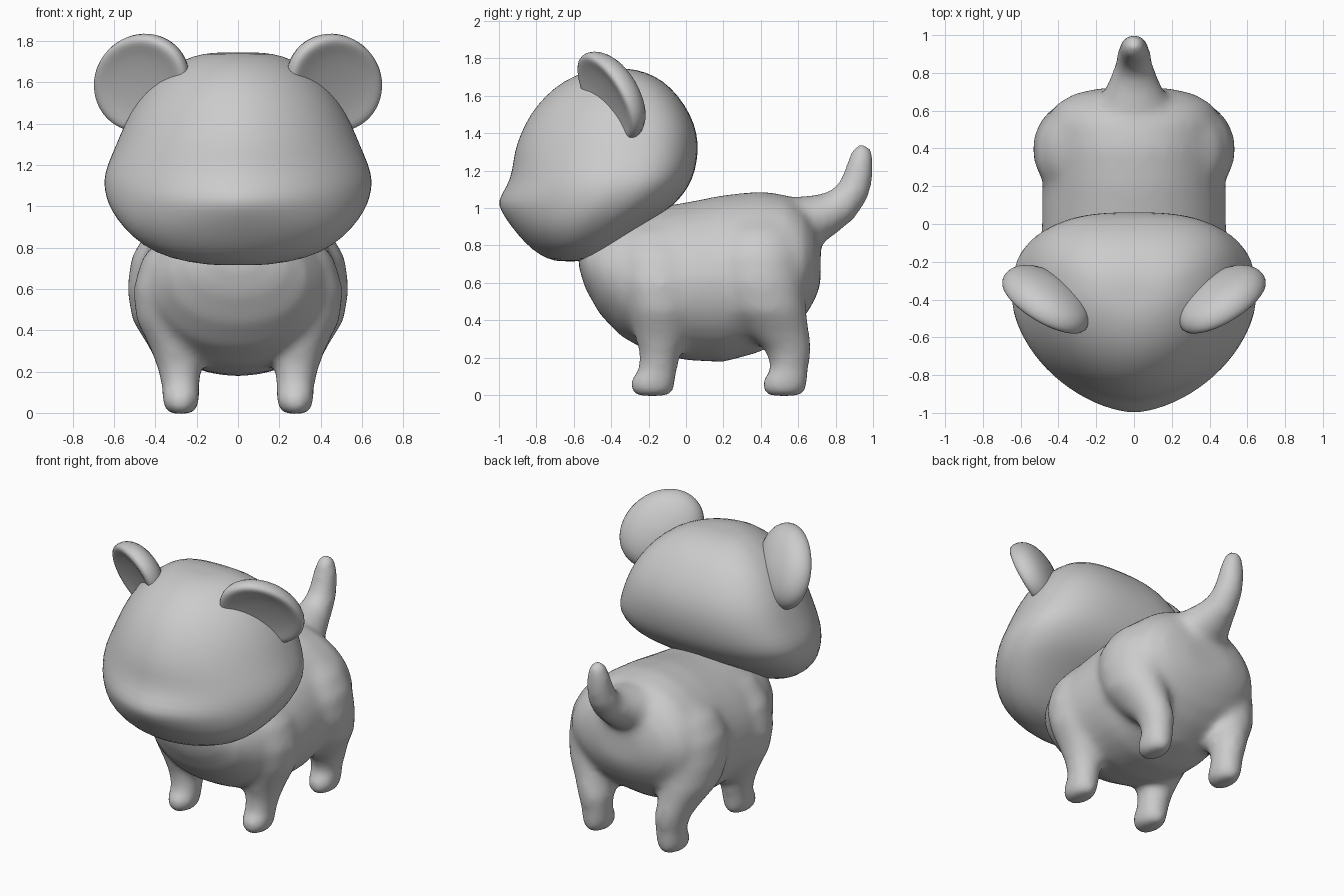
import bpy, bmesh, math
from mathutils import Vector

fur = bpy.data.materials.new("grey fur")
fur.diffuse_color = (0.6, 0.6, 0.6, 1)


def loft(bm, rings):
    """Skin a list of equal-length point rings and cap both ends."""
    loops = [[bm.verts.new(p) for p in ring] for ring in rings]
    n = len(loops[0])
    for a, b in zip(loops, loops[1:]):
        for i in range(n):
            bm.faces.new((a[i], a[(i + 1) % n], b[(i + 1) % n], b[i]))
    for loop in (loops[0], loops[-1]):
        mid = bm.verts.new(sum((v.co for v in loop), Vector()) / n)
        for i in range(n):
            bm.faces.new((loop[i], loop[(i + 1) % n], mid))


def unit_ring(n, power=2.0):
    """Points of a superellipse of unit size."""
    pts = []
    for i in range(n):
        t = 2 * math.pi * i / n
        c, s = math.cos(t), math.sin(t)
        pts.append((math.copysign(abs(c) ** (2 / power), c),
                    math.copysign(abs(s) ** (2 / power), s)))
    return pts


def finish(name, bm):
    bmesh.ops.recalc_face_normals(bm, faces=bm.faces)
    for f in bm.faces:
        f.smooth = True
    me = bpy.data.meshes.new(name)
    bm.to_mesh(me)
    bm.free()
    me.materials.append(fur)
    ob = bpy.data.objects.new(name, me)
    bpy.context.collection.objects.link(ob)
    return ob


# Head: level slices (z, front y, back y, half width)
HEAD = [(0.715, -0.70, -0.55, 0.14), (0.745, -0.78, -0.47, 0.33),
        (0.81, -0.86, -0.37, 0.465), (0.90, -0.935, -0.24, 0.56),
        (0.98, -0.99, -0.11, 0.615), (1.04, -1.012, -0.04, 0.64),
        (1.12, -0.955, 0.02, 0.655), (1.20, -0.93, 0.05, 0.635),
        (1.30, -0.92, 0.067, 0.59), (1.40, -0.885, 0.06, 0.55),
        (1.50, -0.835, 0.025, 0.495), (1.60, -0.755, -0.04, 0.42),
        (1.68, -0.655, -0.12, 0.32), (1.73, -0.54, -0.22, 0.22),
        (1.745, -0.45, -0.31, 0.12)]
bm = bmesh.new()
rings = []
for z, front, back, w in HEAD:
    mid = front + (back - front) * 0.6
    snout = 1.87 - 0.22 * math.exp(-((z - 1.02) / 0.08) ** 2)  # pointed at the nose
    ring = []
    for (cx, cy), (sx, sy) in zip(unit_ring(40, snout), unit_ring(40, 2.7)):
        ring.append((w * cx, mid + (mid - front) * cy, z) if cy < 0
                    else (w * sx, mid + (back - mid) * sy, z))
    rings.append(ring)
loft(bm, rings)
head = finish("head", bm)
head.modifiers.new("round", 'SUBSURF').levels = 1

# Torso: upright slices (y, top, bottom, half width)
TORSO = [(-0.575, 0.80, 0.69, 0.12), (-0.54, 0.86, 0.57, 0.23),
         (-0.46, 0.92, 0.43, 0.335), (-0.35, 0.96, 0.315, 0.41),
         (-0.20, 1.00, 0.23, 0.465), (0.0, 1.03, 0.185, 0.49),
         (0.20, 1.07, 0.175, 0.485), (0.40, 1.09, 0.23, 0.48),
         (0.54, 1.07, 0.32, 0.465), (0.63, 1.01, 0.41, 0.42),
         (0.69, 0.92, 0.51, 0.32), (0.72, 0.82, 0.59, 0.18)]
bm = bmesh.new()
loft(bm, [[(w * c * (1 - 0.08 * max(s, 0)), y, (t + b) / 2 + (t - b) / 2 * s)
           for c, s in unit_ring(32, 2.08)] for y, t, b, w in TORSO])

# Legs: level slices (z, centre x, centre y, x radius, y radius)
FRONT_LEG = [(-0.006, 0.277, -0.18, 0.055, 0.09), (0.025, 0.277, -0.18, 0.085, 0.12),
             (0.08, 0.277, -0.18, 0.095, 0.125), (0.13, 0.277, -0.15, 0.093, 0.105),
             (0.22, 0.285, -0.14, 0.108, 0.11), (0.32, 0.305, -0.13, 0.125, 0.145),
             (0.45, 0.33, -0.13, 0.165, 0.18), (0.60, 0.325, -0.135, 0.185, 0.215),
             (0.75, 0.28, -0.14, 0.185, 0.22), (0.88, 0.20, -0.15, 0.15, 0.19)]
BACK_LEG = [(-0.006, 0.277, 0.525, 0.055, 0.09), (0.025, 0.277, 0.525, 0.085, 0.12),
            (0.08, 0.277, 0.53, 0.095, 0.125), (0.14, 0.277, 0.555, 0.093, 0.10),
            (0.24, 0.285, 0.548, 0.11, 0.125), (0.33, 0.31, 0.492, 0.13, 0.17),
            (0.45, 0.34, 0.43, 0.175, 0.215), (0.60, 0.343, 0.395, 0.195, 0.235),
            (0.75, 0.315, 0.385, 0.205, 0.24), (0.87, 0.25, 0.39, 0.20, 0.225),
            (0.96, 0.17, 0.40, 0.16, 0.18)]
for leg in (FRONT_LEG, BACK_LEG):
    for side in (1, -1):
        loft(bm, [[(side * (x + rx * c), y + ry * s, z) for c, s in unit_ring(24)]
                  for z, x, y, rx, ry in leg])

# Tail: path points (y, z, radius, sideways stretch), slices square to the path
TAIL = [(0.46, 0.84, 0.21, 1.25), (0.57, 0.89, 0.175, 1.25), (0.67, 0.935, 0.14, 1.25),
        (0.76, 0.97, 0.115, 1.15), (0.84, 1.02, 0.10, 1.0), (0.90, 1.10, 0.09, 1.0),
        (0.925, 1.19, 0.08, 1.0), (0.938, 1.27, 0.068, 1.0),
        (0.945, 1.315, 0.056, 1.0), (0.947, 1.342, 0.03, 1.0)]
rings = []
for i, (y, z, r, wide) in enumerate(TAIL):
    a, b = TAIL[max(i - 1, 0)], TAIL[min(i + 1, len(TAIL) - 1)]
    d = Vector((0, b[0] - a[0], b[1] - a[1])).normalized()
    up = Vector((1, 0, 0)).cross(d)
    rings.append([Vector((0, y, z)) + r * (c * wide * Vector((1, 0, 0)) + s * up)
                  for c, s in unit_ring(20)])
loft(bm, rings)

# Fuse torso, legs and tail into one soft skin
body = finish("body_legs_and_tail", bm)
fuse = body.modifiers.new("fuse", 'REMESH')
fuse.mode = 'VOXEL'
fuse.voxel_size = 0.022
fuse.use_smooth_shade = True
soften = body.modifiers.new("soften", 'SMOOTH')
soften.factor = 0.5
soften.iterations = 20

# Ears: cupped discs (radius fraction, offset along the facing direction)
EAR = [(0.08, 0.0), (0.45, 0.003), (0.72, 0.013), (0.87, 0.024), (0.97, 0.016),
       (1.0, -0.015), (0.95, -0.06), (0.78, -0.105), (0.45, -0.135), (0.1, -0.145)]
for name, side in (("ear_left", 1), ("ear_right", -1)):
    centre = Vector((0.472, -0.42, 1.593))
    face = Vector((0.41, -0.83, -0.37)).normalized()
    along = Vector((0.33, 0.32, -0.35))
    along = (along - face * along.dot(face)).normalized()
    out = face.cross(along)
    bm = bmesh.new()
    rings = []
    for r, d in EAR:
        ring = [centre + along * (0.285 * r * c) + out * (0.232 * r * s) + face * d
                for c, s in unit_ring(28)]
        rings.append([(side * p.x, p.y, p.z) for p in ring])
    loft(bm, rings)
    finish(name, bm).modifiers.new("round", 'SUBSURF').levels = 1
